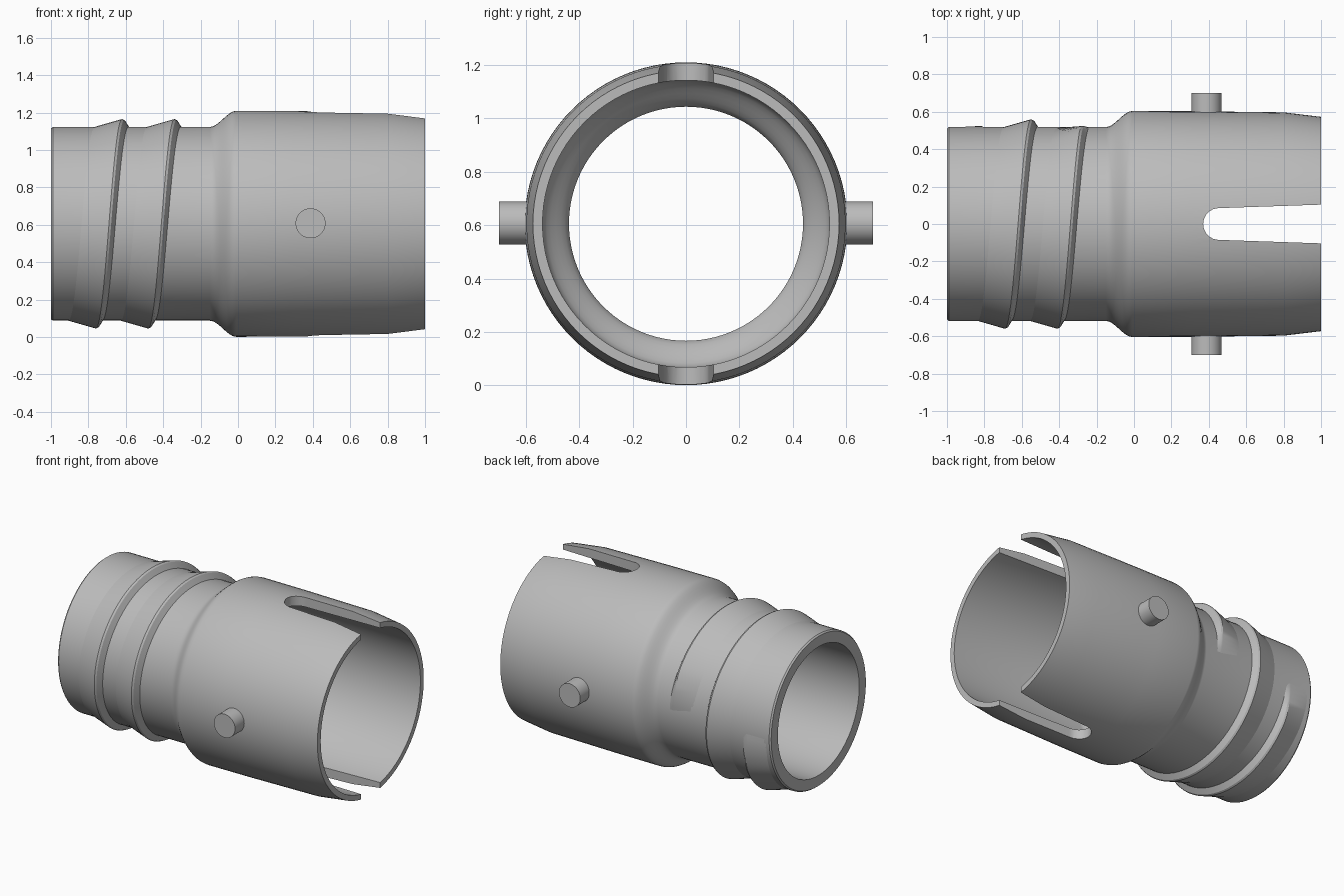
import bpy
import bmesh
from math import cos, sin, pi, radians
from mathutils import Matrix, Vector

if "Cube" in bpy.data.objects:
    bpy.data.objects.remove(bpy.data.objects["Cube"], do_unlink=True)

AXIS_Z = 0.605
SEGMENTS = 96

grey = bpy.data.materials.new("plain grey")
grey.use_nodes = True
grey.diffuse_color = (0.5, 0.5, 0.5, 1)
grey.node_tree.nodes["Principled BSDF"].inputs["Base Color"].default_value = (0.5, 0.5, 0.5, 1)


def make_object(name, bm):
    bmesh.ops.recalc_face_normals(bm, faces=bm.faces)
    mesh = bpy.data.meshes.new(name)
    bm.to_mesh(mesh)
    bm.free()
    obj = bpy.data.objects.new(name, mesh)
    bpy.context.collection.objects.link(obj)
    mesh.materials.append(grey)
    return obj


def select(obj):
    bpy.ops.object.select_all(action="DESELECT")
    obj.select_set(True)
    bpy.context.view_layer.objects.active = obj


def smooth(obj):
    select(obj)
    bpy.ops.object.shade_smooth_by_angle(angle=radians(25))


def around(x, radius, angle):
    """Point around the barrel axis; angle 0 is the back, growing downward."""
    return Vector((x, radius * cos(angle), AXIS_Z - radius * sin(angle)))


def bridge(bm, a, b):
    for i in range(len(a)):
        j = (i + 1) % len(a)
        bm.faces.new((a[i], a[j], b[j], b[i]))


def flare(x0, x1, r0, r1, steps=8):
    """S-shaped step between two radii."""
    return [(x0 + (x1 - x0) * t, r0 + (r1 - r0) * t * t * (3 - 2 * t))
            for t in (i / steps for i in range(steps + 1))]


# Hollow barrel, turned from one closed profile
outer = [(-1, 0.51), (-0.99, 0.518)] + flare(-0.15, -0.01, 0.518, 0.604)
outer += [(0.3, 0.603), (0.8, 0.597), (1, 0.573)]
inner = [(1, 0.537)] + flare(0.0, -0.14, 0.537, 0.438) + [(-1, 0.438)]
bm = bmesh.new()
rings = [[bm.verts.new(around(x, r, 2 * pi * k / SEGMENTS)) for x, r in outer + inner]
         for k in range(SEGMENTS)]
for k in range(SEGMENTS):
    bridge(bm, rings[k], rings[(k + 1) % SEGMENTS])
barrel = make_object("barrel", bm)

# Slot cutter: round-ended, slightly widening, through top and bottom
bm = bmesh.new()
outline = [(0.455 + 0.085 * cos(a), 0.085 * sin(a))
           for a in (pi / 2 + pi * i / 16 for i in range(17))]
outline += [(1.1, -0.107), (1.1, 0.107)]
face = bm.faces.new([bm.verts.new((x, y, -0.2)) for x, y in outline])
moved = bmesh.ops.extrude_face_region(bm, geom=[face])["geom"]
bmesh.ops.translate(bm, vec=(0, 0, 1.7),
                    verts=[v for v in moved if isinstance(v, bmesh.types.BMVert)])
cutter = make_object("slot_cutter", bm)
cutter.hide_render = True

select(barrel)
cut = barrel.modifiers.new("slots", "BOOLEAN")
cut.operation = "DIFFERENCE"
cut.solver = "EXACT"
cut.object = cutter
bpy.ops.object.modifier_apply(modifier=cut.name)
bpy.data.objects.remove(cutter, do_unlink=True)
smooth(barrel)

# Barbed spiral ridge, two turns, fading at both ends
bm = bmesh.new()
START, PITCH, TURNS = -0.83, 0.28, 2
steps = SEGMENTS * TURNS
fade = radians(28)
sections = []
for k in range(steps + 1):
    angle = 2 * pi * TURNS * k / steps
    rise = min(1, angle / fade, (2 * pi * TURNS - angle) / fade)
    x = START + PITCH * angle / (2 * pi)
    profile = [(-0.15, 0.5), (-0.15, 0.517), (0, 0.517 + 0.043 * rise),
               (0.012, 0.517 + 0.037 * rise), (0.035, 0.517), (0.035, 0.5)]
    sections.append([bm.verts.new(around(x + dx, r, angle)) for dx, r in profile])
for a, b in zip(sections, sections[1:]):
    bridge(bm, a, b)
bm.faces.new(sections[0])
bm.faces.new(sections[-1])
smooth(make_object("spiral_ridge", bm))

# Locking pins on the front and back
for name, side in (("front_pin", -1), ("back_pin", 1)):
    bm = bmesh.new()
    place = Matrix.Translation((0.388, side * 0.635, 0.608)) @ Matrix.Rotation(pi / 2, 4, "X")
    bmesh.ops.create_cone(bm, cap_ends=True, segments=48, radius1=0.08, radius2=0.08,
                          depth=0.13, matrix=place)
    smooth(make_object(name, bm))
